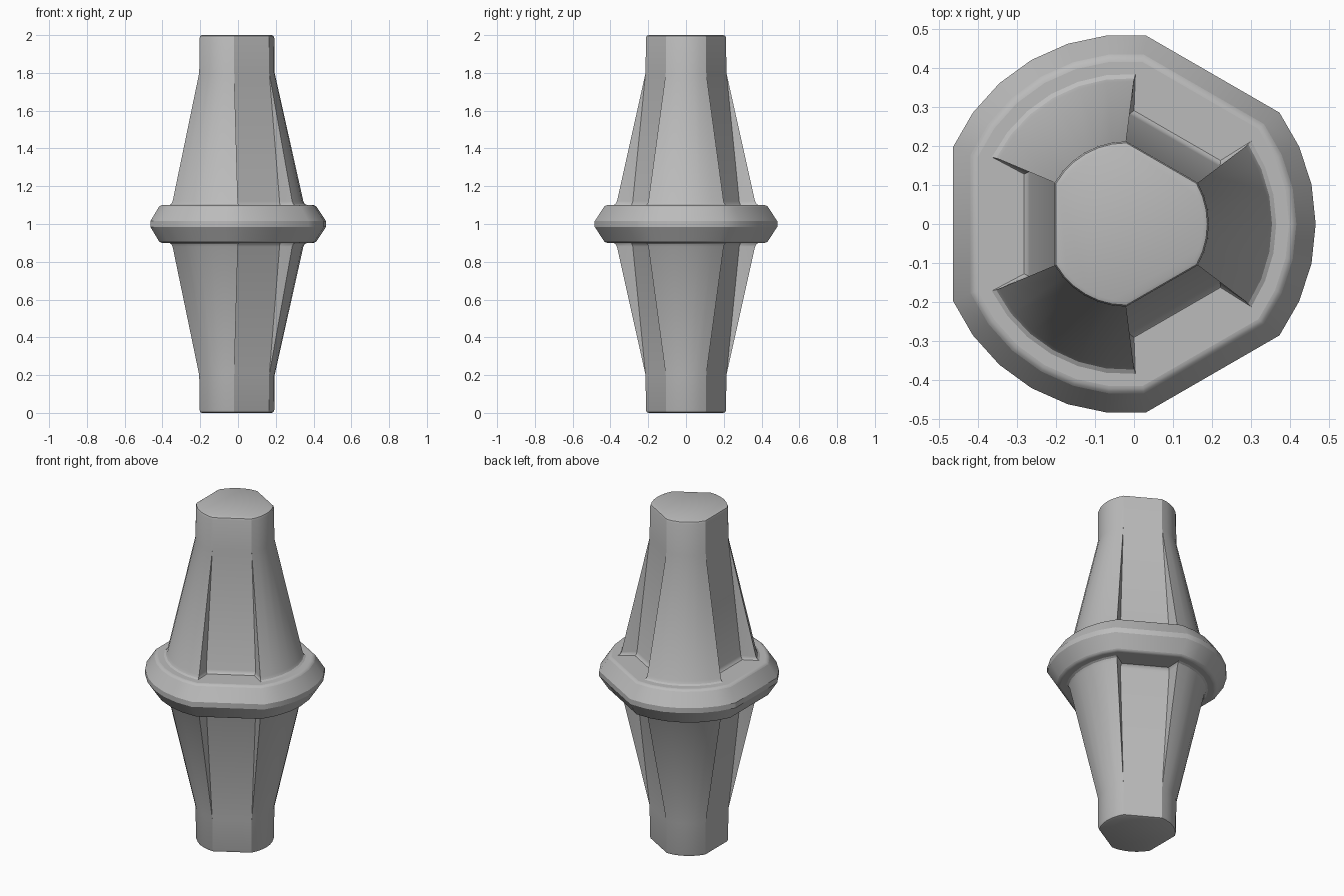
import bpy, bmesh, math

if "Cube" in bpy.data.objects:
    bpy.data.objects.remove(bpy.data.objects["Cube"])

CX = -0.02  # axis offset so the three-lobed outline is centred on its bounds

grey = bpy.data.materials.new("mid grey")
grey.diffuse_color = (0.5, 0.5, 0.5, 1)
grey.use_nodes = True
grey.node_tree.nodes["Principled BSDF"].inputs["Base Color"].default_value = grey.diffuse_color


def section(radius, half, flat=None, width=0.0):
    """Three arcs at 0/120/240 degrees; optional recessed flats between them."""
    pts = []
    for k in range(3):
        a = math.radians(120 * k)
        for i in range(-3, 4):
            t = a + math.radians(half * i / 3)
            pts.append((CX + radius * math.cos(t), radius * math.sin(t)))
        if flat is not None:
            c, s = math.cos(a + math.pi / 3), math.sin(a + math.pi / 3)
            for y in (-width, width):
                pts.append((CX + flat * c - y * s, flat * s + y * c))
    return pts


def loft(name, rows):
    """Skin a stack of (z, outline) rows and cap both ends."""
    bm = bmesh.new()
    loops = [[bm.verts.new((x, y, z)) for x, y in pts] for z, pts in rows]
    n = len(loops[0])
    for lo, hi in zip(loops, loops[1:]):
        for i in range(n):
            j = (i + 1) % n
            bm.faces.new((lo[i], lo[j], hi[j], hi[i]))
    bm.faces.new(loops[0][::-1])
    bm.faces.new(loops[-1])
    bmesh.ops.remove_doubles(bm, verts=bm.verts[:], dist=0.0008)
    bmesh.ops.recalc_face_normals(bm, faces=bm.faces[:])
    me = bpy.data.meshes.new(name)
    bm.to_mesh(me)
    bm.free()
    me.materials.append(grey)
    ob = bpy.data.objects.new(name, me)
    bpy.context.collection.objects.link(ob)
    return ob


def smooth(ob, degrees):
    bpy.ops.object.select_all(action='DESELECT')
    ob.select_set(True)
    bpy.context.view_layer.objects.active = ob
    bpy.ops.object.shade_smooth_by_angle(angle=math.radians(degrees))


def neck(r):
    return section(r, 30, r * math.cos(math.pi / 6), r * 0.5)


# Tapered shaft: upper half rows, mirrored for the lower half
upper = [
    (1.0, section(0.385, 33.5, 0.262, 0.128)),
    (1.1, section(0.385, 33.5, 0.262, 0.128)),
    (1.106, section(0.374, 33.2, 0.254, 0.132)),
    (1.12, section(0.366, 33, 0.248, 0.134)),
    (1.8, neck(0.214)),
    (1.985, neck(0.212)),
    (1.996, neck(0.208)),
    (2.0, neck(0.198)),
]
lower = [(2 - z, pts) for z, pts in reversed(upper[1:])]
shaft = loft("tapered_shaft", lower + upper)
smooth(shaft, 30)

# Collar ring round the middle, bevelled
collar = loft("collar_ring", [
    (0.9, section(0.430, 36)),
    (0.985, section(0.486, 36)),
    (1.015, section(0.486, 36)),
    (1.1, section(0.430, 36)),
])
bev = collar.modifiers.new("soft edges", 'BEVEL')
bev.width = 0.012
bev.segments = 3
bev.limit_method = 'ANGLE'
bev.angle_limit = math.radians(40)
smooth(collar, 30)
